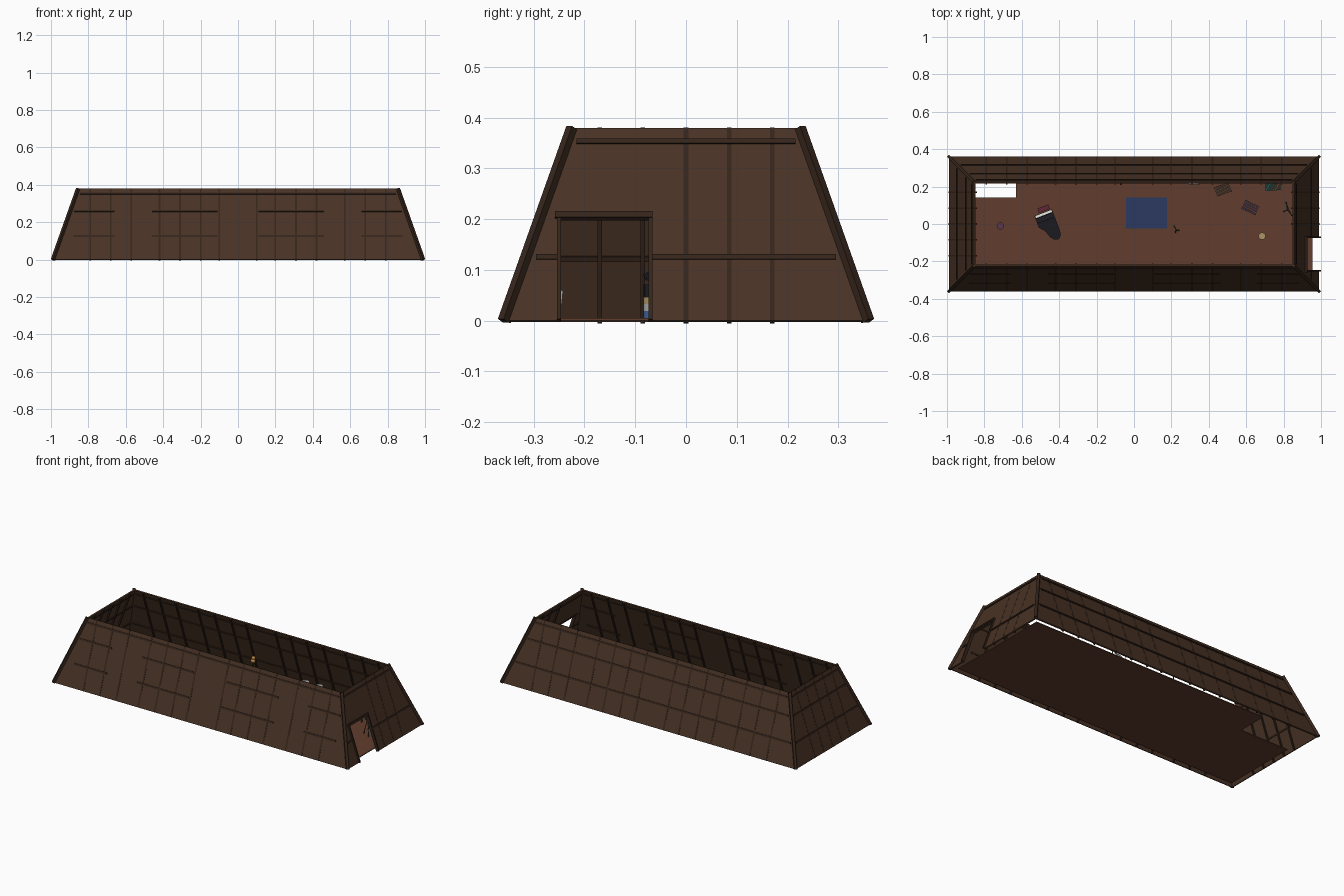
import bpy, bmesh, math
from mathutils import Vector as V, Matrix as M

if "Cube" in bpy.data.objects:
    bpy.data.objects.remove(bpy.data.objects["Cube"])

H, SLOPE = 0.38, 0.355
BASE = {"front": (V((0, -1, 0)), V((1, 0, 0)), 0.36, 0.99),
        "back": (V((0, 1, 0)), V((1, 0, 0)), 0.36, 0.99),
        "left": (V((-1, 0, 0)), V((0, 1, 0)), 0.99, 0.36),
        "right": (V((1, 0, 0)), V((0, 1, 0)), 0.99, 0.36)}
mats = {}


def finish(name, bm, col, at=None, rot=0, smooth=False):
    bmesh.ops.recalc_face_normals(bm, faces=bm.faces)
    me = bpy.data.meshes.new(name)
    bm.to_mesh(me)
    bm.free()
    ob = bpy.data.objects.new(name, me)
    bpy.context.collection.objects.link(ob)
    if col not in mats:
        mats[col] = bpy.data.materials.new("colour_%d" % len(mats))
        mats[col].diffuse_color = (*col, 1)
    me.materials.append(mats[col])
    if at:
        ob.location = at
    ob.rotation_euler.z = math.radians(rot)
    if smooth:
        me.shade_smooth()
        me.set_sharp_from_angle(angle=math.radians(35))
    return ob


def prism(bm, pts, vec):
    a = [bm.verts.new(p) for p in pts]
    b = [bm.verts.new(V(p) + V(vec)) for p in pts]
    bm.faces.new(a)
    bm.faces.new(b[::-1])
    for i in range(len(a)):
        j = (i + 1) % len(a)
        bm.faces.new((a[i], a[j], b[j], b[i]))


def bar(bm, p, q, w, d, n=(0, 1, 0)):
    p, q, n = V(p), V(q), V(n)
    s = (q - p).cross(n).normalized() * w / 2
    t = s.cross(q - p).normalized() * d / 2
    prism(bm, [p + s + t, p - s + t, p - s - t, p + s - t], q - p)


def box(bm, c, s):
    bmesh.ops.create_cube(bm, size=1, matrix=M.Translation(c) @ M.Diagonal((*s, 1)))


def cyl(bm, p, q, r, n=16):
    p, q = V(p), V(q)
    m = M.Translation((p + q) / 2) @ V((0, 0, 1)).rotation_difference(q - p).to_matrix().to_4x4()
    bmesh.ops.create_cone(bm, cap_ends=True, segments=n, radius1=r, radius2=r,
                          depth=(q - p).length, matrix=m)


def on_wall(side, u, z):
    n, t, dist, _ = BASE[side]
    return n * (dist - SLOPE * z) + t * u + V((0, 0, z))


def normal(side):
    return (BASE[side][0] + V((0, 0, SLOPE))).normalized()


WOOD, BEAM, FLOOR = (.065, .032, .018), (.035, .018, .011), (.12, .048, .026)
STEEL, BLACK = (.35, .36, .38), (.012, .012, .016)

# Sloping walls, right one with a doorway
for side, (n, t, dist, half) in BASE.items():
    top = half - SLOPE * H
    pts = [(-half, 0), (half, 0), (top, H), (-top, H)]
    if side == "right":
        pts = [(-half, 0), (-.25, 0), (-.25, .2), (-.07, .2), (-.07, 0)] + pts[1:]
    bm = bmesh.new()
    prism(bm, [on_wall(side, u, z) for u, z in pts], normal(side) * -.008)
    finish(side + "_wall", bm, WOOD)

# Rails and studs on each wall
segments = [(-.88, -.66), (-.46, -.11), (.11, .46), (.66, .88)]
for side, (n, t, dist, half) in BASE.items():
    bm = bmesh.new()
    rail = lambda a, b, z: bar(bm, on_wall(side, a, z) - normal(side) * .004,
                               on_wall(side, b, z) - normal(side) * .004, .010, .017, normal(side))
    for z in (.125, .26):
        e = half - SLOPE * z - .02
        if side == "front":
            for a, b in segments:
                rail(max(a, -e), min(b, e), z)
        elif side == "right":
            if z < .2:
                rail(-e, -.25, z)
                rail(-.07, e, z)
        else:
            rail(-e, e, z)
    rail(-half + SLOPE * .35 + .02, half - SLOPE * .35 - .02, .353)
    if dist < .5:
        us = [s * x for x in (.1, .2, .31, .42, .57, .68, .79) for s in (-1, 1)]
    else:
        us = [-.17, -.085, 0, .085, .17] if side == "left" else [0, .085, .17]
    for u in us:
        bar(bm, on_wall(side, u, .0) - normal(side) * .0075,
            on_wall(side, u, H) - normal(side) * .0075, .009, .016, normal(side))
    finish(side + "_rails_and_studs", bm, BEAM)

# Corner posts
bm = bmesh.new()
for sx in (-1, 1):
    for sy in (-1, 1):
        bar(bm, (sx * .99, sy * .36, 0), (sx * .855, sy * .225, H), .016, .016, (sx, -sy, 0))
finish("corner_posts", bm, BEAM)

# Door frame
bm = bmesh.new()
for u in (-.25, -.07):
    bar(bm, on_wall("right", u, 0), on_wall("right", u, .2), .008, .018, normal("right"))
bar(bm, on_wall("right", -.258, .207), on_wall("right", -.066, .207), .012, .02, normal("right"))
finish("door_frame", bm, BEAM)

# Floor with a stair opening in the back left corner
bm = bmesh.new()
prism(bm, [(-.955, -.325, 0), (.955, -.325, 0), (.955, .325, 0), (-.63, .325, 0),
           (-.63, .142, 0), (-.955, .142, 0)], (0, 0, .005))
finish("floor", bm, FLOOR)
bm = bmesh.new()
box(bm, (.066, .059, .0065), (.22, .168, .003))
finish("rug", bm, (.025, .04, .12))

# Grand piano
PIANO = (-.48, .045, .005)
outline = [(-.05, 0), (-.05, -.05), (-.025, -.08), (-.012, -.12), (.005, -.14),
           (.028, -.146), (.046, -.13), (.05, -.1), (.05, 0)]
bm = bmesh.new()
prism(bm, [(x, y, .04) for x, y in outline], (0, 0, .026))
prism(bm, [(x, y, .068 + (.05 - x) * .35) for x, y in outline if y < -.03] + [(.05, -.025, .068), (-.05, -.025, .103)],
      (0, 0, .003))
for x, y in ((-.04, -.012), (.04, -.012), (.028, -.125)):
    cyl(bm, (x, y, 0), (x, y, .041), .005, 8)
box(bm, (0, .008, .044), (.1, .018, .008))
finish("piano", bm, BLACK, PIANO, 21)
bm = bmesh.new()
box(bm, (0, .009, .049), (.092, .012, .003))
finish("piano_keys", bm, (.8, .8, .75), PIANO, 21)
bm = bmesh.new()
box(bm, (.01, .035, .03), (.062, .026, .01))
for x in (-.015, .035):
    for y in (.026, .044):
        box(bm, (x, y, .013), (.005, .005, .026))
finish("piano_bench", bm, (.12, .02, .035), PIANO, 21)

# Round stools
for x, y, name, cols in ((-.715, -.01, "mauve_stool", [(.1, .04, .08)] * 3),
                         (.685, -.065, "striped_stool", [(.05, .12, .3), (.4, .4, .38), (.4, .3, .13)])):
    for i, c in enumerate(cols):
        bm = bmesh.new()
        cyl(bm, (0, 0, i * .014), (0, 0, i * .014 + .014), .019, 20)
        finish("%s_%d" % (name, i), bm, c, (x, y, .005), 0, True)

# Slatted benches
for i, (x, y, r, c) in enumerate([(.475, .185, 20, (.09, .06, .04)), (.622, .088, -25, (.09, .05, .08)),
                                  (.743, .205, 4, (.03, .09, .08))]):
    bm = bmesh.new()
    for k in range(7):
        box(bm, (-.036 + k * .012, 0, .052), (.009, .046, .005))
    for s in (-1, 1):
        box(bm, (0, s * .024, .048), (.086, .004, .006))
        for e in (-1, 1):
            box(bm, (e * .039, s * .022, .023), (.005, .005, .046))
    finish("slatted_bench_%d" % i, bm, c, (x, y, .005), r)

# Easel and small tripod stand
for name, x, y, h, w, r in (("easel", .82, .075, .1, .04, 115), ("music_stand", .225, -.03, .07, .012, 30)):
    bm = bmesh.new()
    for a, b in ((-w, -.012), (w, -.012), (0, .022)):
        bar(bm, (a, b, 0), (0, 0, h), .004, .004, (1, 0.2, 0))
    box(bm, (0, -.008, h * .45), (w * 2, .005, .006))
    finish(name, bm, (.04, .055, .045), (x, y, .005), r)

# Lamp stand with globes
bm = bmesh.new()
cyl(bm, (0, 0, .02), (0, 0, .14), .003, 8)
for a in (30, 150, 270):
    c, s = math.cos(math.radians(a)), math.sin(math.radians(a))
    cyl(bm, (c * .035, s * .035, 0), (0, 0, .04), .0025, 6)
finish("lamp_stand", bm, BEAM, (-.07, .245, .005))
bm = bmesh.new()
for p, r in (((0, 0, .142), .014), ((.003, 0, .16), .011)):
    bmesh.ops.create_uvsphere(bm, u_segments=12, v_segments=8, radius=r, matrix=M.Translation(p))
finish("lamp_globes", bm, (.5, .25, .06), (-.07, .245, .005), 0, True)

# Drum kit
bm = bmesh.new()
cyl(bm, (0, -.025, .032), (0, .02, .032), .032, 20)
for x in (-.045, .045):
    cyl(bm, (x, .005, .02), (x, .005, .05), .02, 16)
    cyl(bm, (x, .02, 0), (x, .02, .1), .002, 6)
    cyl(bm, (x, .02, .1), (x, .02, .103), .024, 16)
finish("drum_kit", bm, STEEL, (.32, .235, .005), 0, True)

# Grey panel leaning on the front wall
bm = bmesh.new()
bar(bm, (.3, -.252, .005), (.3, -.246, .06), .08, .008)
finish("leaning_panel", bm, STEEL)

for m in bpy.data.materials:
    if m.users and not m.is_grease_pencil:
        m.use_nodes = True
        m.node_tree.nodes["Principled BSDF"].inputs["Base Color"].default_value = m.diffuse_color
